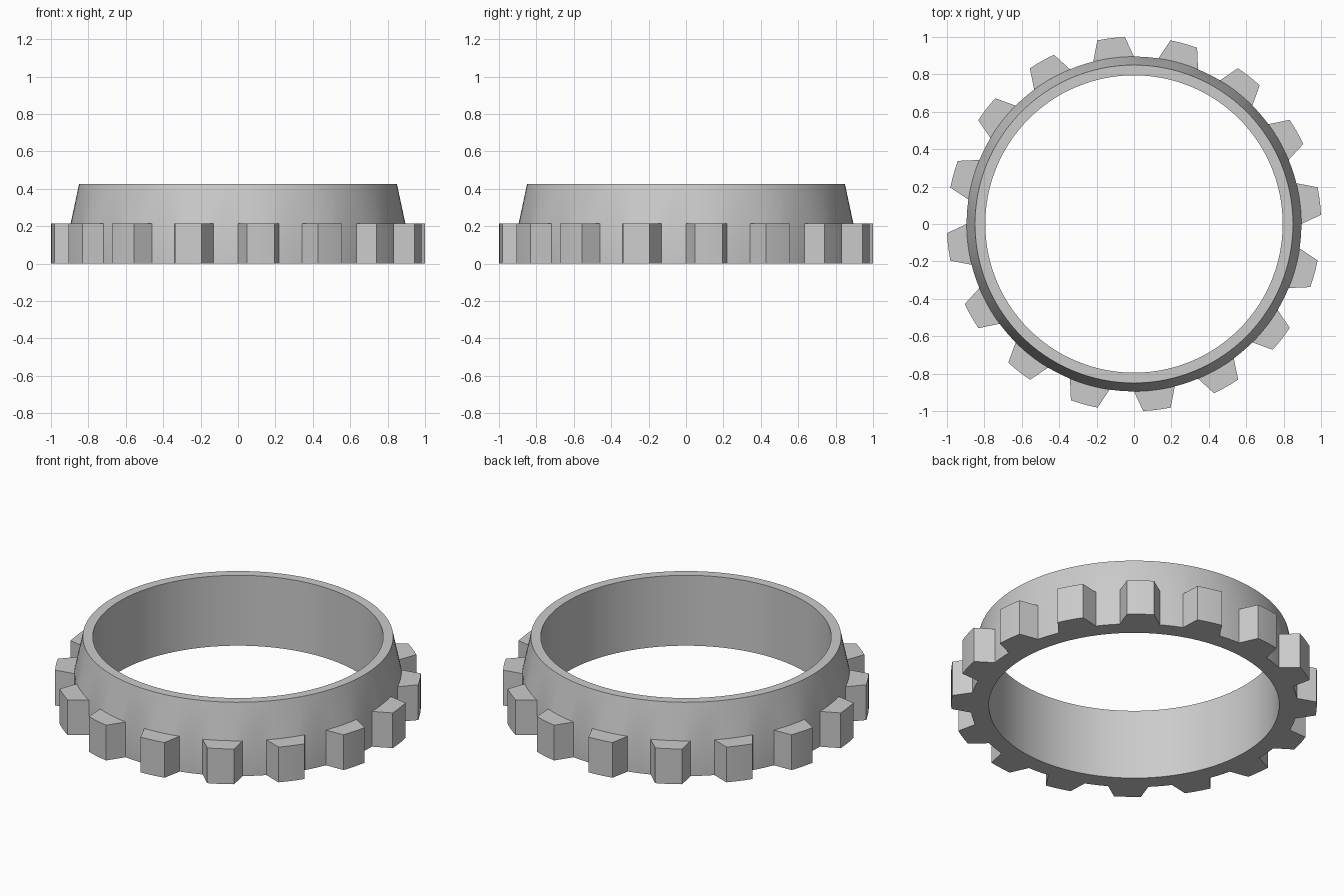
import bpy, bmesh, math

if "Cube" in bpy.data.objects:
    bpy.data.objects.remove(bpy.data.objects["Cube"])

TEETH = 16
PITCH = 360 / TEETH
R_IN, R_TOP, R_ROOT, R_TIP = 0.795, 0.85, 0.895, 1.001
Z_TOOTH, Z_TOP = 0.213, 0.425

# one tooth pitch: (angle offset in degrees, radius of toothed rim)
PITCH_OUTLINE = [(0, R_ROOT), (2.8, R_TIP), (5.6, R_TIP), (8.5, R_TIP), (11.3, R_TIP),
                 (14.1, R_ROOT), (16.9, R_ROOT), (19.7, R_ROOT)]

steel = bpy.data.materials.new("grey_metal")
steel.diffuse_color = (0.6, 0.6, 0.6, 1)
steel.use_nodes = True
steel.node_tree.nodes["Principled BSDF"].inputs["Base Color"].default_value = steel.diffuse_color

bm = bmesh.new()

# cross-section columns swept around z
columns = []
for t in range(TEETH):
    for offset, rim in PITCH_OUTLINE:
        a = math.radians(t * PITCH + offset)
        profile = [(R_IN, 0), (rim, 0), (rim, Z_TOOTH), (R_ROOT, Z_TOOTH),
                   (R_TOP, Z_TOP), (R_IN, Z_TOP)]
        verts = []
        for i, (r, z) in enumerate(profile):
            if i == 3 and rim == R_ROOT:
                verts.append(verts[2])      # gap: no tooth ledge
            else:
                verts.append(bm.verts.new((r * math.cos(a), r * math.sin(a), z)))
        columns.append(verts)

# bridge neighbouring columns
for i, c in enumerate(columns):
    d = columns[(i + 1) % len(columns)]
    for k in range(len(c)):
        n = (k + 1) % len(c)
        corners = list(dict.fromkeys([c[k], d[k], d[n], c[n]]))
        if len(corners) > 2:
            bm.faces.new(corners)
bmesh.ops.recalc_face_normals(bm, faces=bm.faces[:])

mesh = bpy.data.meshes.new("toothed_ring")
bm.to_mesh(mesh)
bm.free()
mesh.materials.append(steel)
ring = bpy.data.objects.new("toothed_ring", mesh)
bpy.context.collection.objects.link(ring)

# smooth walls, crisp edges
bpy.context.view_layer.objects.active = ring
ring.select_set(True)
bpy.ops.object.shade_smooth_by_angle(angle=math.radians(30))
